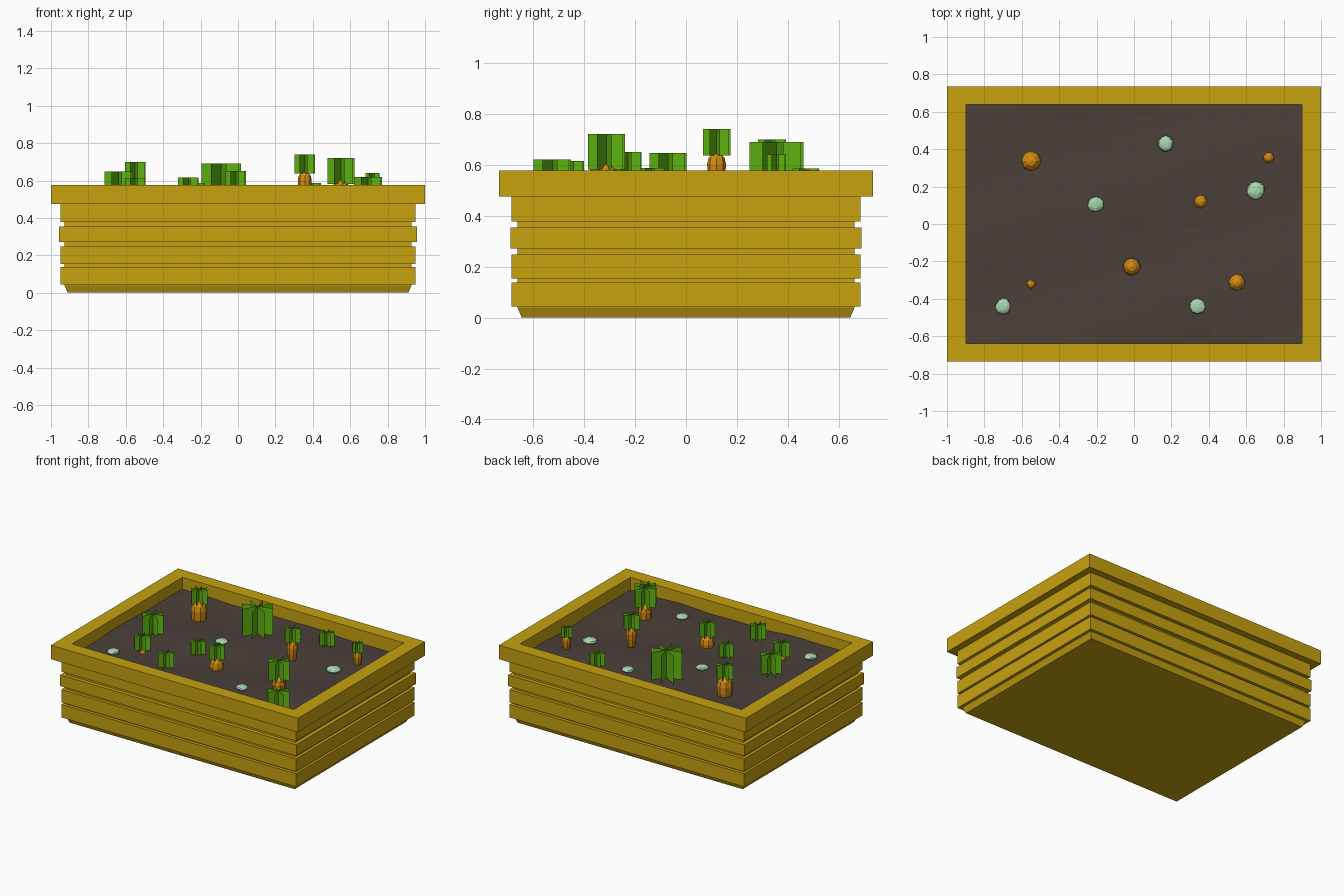
import bpy, bmesh, math, random
from mathutils import Matrix

random.seed(4)
cube = bpy.data.objects.get("Cube")
if cube:
    bpy.data.objects.remove(cube, do_unlink=True)


def material(name, rgb):
    m = bpy.data.materials.new(name)
    m.use_nodes = True
    m.diffuse_color = (*rgb, 1)
    bsdf = m.node_tree.nodes["Principled BSDF"]
    bsdf.inputs["Base Color"].default_value = (*rgb, 1)
    bsdf.inputs["Roughness"].default_value = 0.8
    return m


WOOD = material("golden wood", (0.57, 0.36, 0.005))
SOIL = material("dark soil", (0.07, 0.051, 0.043))
LEAF = material("leaf green", (0.12, 0.48, 0.005))
ROOT = material("orange root", (0.68, 0.26, 0.006))
SPROUT = material("pale mint", (0.40, 0.68, 0.43))


def finish(bm, name, mat, smooth=False):
    bmesh.ops.recalc_face_normals(bm, faces=bm.faces)
    mesh = bpy.data.meshes.new(name)
    bm.to_mesh(mesh)
    bm.free()
    mesh.materials.append(mat)
    for p in mesh.polygons:
        p.use_smooth = smooth
    ob = bpy.data.objects.new(name, mesh)
    bpy.context.collection.objects.link(ob)
    return ob


def loft(bm, levels):
    """Stack of rectangular outlines (half_x, half_y, z), returns the rings."""
    corners = ((-1, -1), (1, -1), (1, 1), (-1, 1))
    rings = [[bm.verts.new((sx * hx, sy * hy, z)) for sx, sy in corners]
             for hx, hy, z in levels]
    for a, b in zip(rings, rings[1:]):
        for i in range(4):
            j = (i + 1) % 4
            bm.faces.new((a[i], a[j], b[j], b[i]))
    return rings


# Tapered inner box that shows in the grooves between the planks
bm = bmesh.new()
rings = loft(bm, [(0.91, 0.645, 0), (0.928, 0.662, 0.04), (0.928, 0.662, 0.45)])
bm.faces.new(rings[0])
bm.faces.new(rings[-1])
finish(bm, "inner_box", WOOD)

# Four courses of planks around the box
courses = [(0.95, 0.685, 0.043, 0.138), (0.95, 0.685, 0.153, 0.247),
           (0.956, 0.69, 0.272, 0.354), (0.95, 0.685, 0.378, 0.48)]
for n, (hx, hy, low, high) in enumerate(courses, 1):
    bm = bmesh.new()
    rings = loft(bm, [(hx, hy, low), (hx, hy, high)])
    for r in rings:
        if n < len(courses) or r is rings[0]:
            bm.faces.new(r)
    finish(bm, f"plank_course_{n}", WOOD)

# Overhanging rim frame
bm = bmesh.new()
rim = [(1, 0.735, 0.475), (1, 0.735, 0.577), (0.897, 0.638, 0.577),
       (0.897, 0.638, 0.44), (0.92, 0.655, 0.44), (0.92, 0.655, 0.475)]
loft(bm, rim + rim[:1])
bmesh.ops.remove_doubles(bm, verts=bm.verts, dist=0.0001)
finish(bm, "rim", WOOD)


# Gently uneven soil
def soil_height(x, y):
    return (0.488 + 0.008 * math.sin(5 * x + 2 * y) + 0.006 * math.sin(9 * y - 3 * x)
            + 0.003 * math.sin(14 * x + 8 * y))


bm = bmesh.new()
bmesh.ops.create_grid(bm, x_segments=36, y_segments=26, size=1)
for v in bm.verts:
    v.co.x *= 0.9
    v.co.y *= 0.64
    v.co.z = soil_height(v.co.x, v.co.y)
finish(bm, "soil", SOIL, smooth=True)


# Leaf tuft: four crossing flat blades
def leaf_tuft(name, x, y, width, top):
    bm = bmesh.new()
    r = width / 2 / math.cos(math.radians(15))
    bottom = top - 0.96 * width
    for k in range(4):
        a = math.radians(15 + 45 * k)
        dx, dy = r * math.cos(a), r * math.sin(a)
        bm.faces.new([bm.verts.new((x + s * dx, y + s * dy, z))
                      for s, z in ((-1, bottom), (1, bottom), (1, top), (-1, top))])
    finish(bm, name, LEAF)


# Eight-sided root: shoulder dome narrowing into the soil
def root(name, x, y, radius, top, sides=8):
    bm = bmesh.new()
    profile = [(0.5, 0), (0.85, 0.35), (1, 1), (0.95, 2), (0.7, 3.6)]
    rings = []
    for f, drop in profile:
        rings.append([bm.verts.new((x + radius * f * math.cos(math.tau * i / sides),
                                    y + radius * f * math.sin(math.tau * i / sides),
                                    top - drop * radius)) for i in range(sides)])
    for a, b in zip(rings, rings[1:]):
        for i in range(sides):
            j = (i + 1) % sides
            bm.faces.new((a[i], a[j], b[j], b[i]))
    crown = bm.verts.new((x, y, top + 0.15 * radius))
    for i in range(sides):
        bm.faces.new((crown, rings[0][i], rings[0][(i + 1) % sides]))
    bm.faces.new(rings[-1])
    finish(bm, name, ROOT)


# x, y, leaf width, leaf top, root radius, root top (radius 0 = root buried)
plants = [
    (-0.55, 0.337, 0.11, 0.70, 0.055, 0.605),
    (0.72, 0.355, 0.075, 0.64, 0.03, 0.57),
    (0.357, 0.12, 0.108, 0.74, 0.037, 0.64),
    (-0.012, -0.228, 0.108, 0.65, 0.048, 0.548),
    (0.55, -0.312, 0.145, 0.72, 0.046, 0.597),
    (-0.55, -0.322, 0.11, 0.613, 0.032, 0.505),
    (-0.09, 0.355, 0.212, 0.69, 0, 0),
    (-0.64, -0.07, 0.145, 0.647, 0, 0),
    (-0.265, -0.455, 0.11, 0.615, 0, 0),
    (-0.23, -0.135, 0.10, 0.588, 0, 0),
    (0.39, 0.47, 0.105, 0.586, 0, 0),
    (0.695, -0.525, 0.148, 0.62, 0, 0),
]
for n, (x, y, width, top, radius, root_top) in enumerate(plants, 1):
    leaf_tuft(f"leaf_tuft_{n}", x, y, width, top)
    if radius:
        root(f"root_{n}", x, y, radius, root_top, 4 if radius == 0.032 else 8)

# Pale flattened heads lying on the soil
heads = [(0.17, 0.43, 0.043), (0.65, 0.18, 0.05), (-0.205, 0.105, 0.042),
         (-0.70, -0.44, 0.043), (0.34, -0.44, 0.042)]
for n, (x, y, r) in enumerate(heads, 1):
    bm = bmesh.new()
    bmesh.ops.create_uvsphere(bm, u_segments=10, v_segments=6, radius=r)
    for v in bm.verts:
        v.co *= random.uniform(0.93, 1.07)
        v.co.z *= 0.42
    bm.transform(Matrix.Translation((x, y, soil_height(x, y) + 0.012)))
    finish(bm, f"pale_head_{n}", SPROUT)
